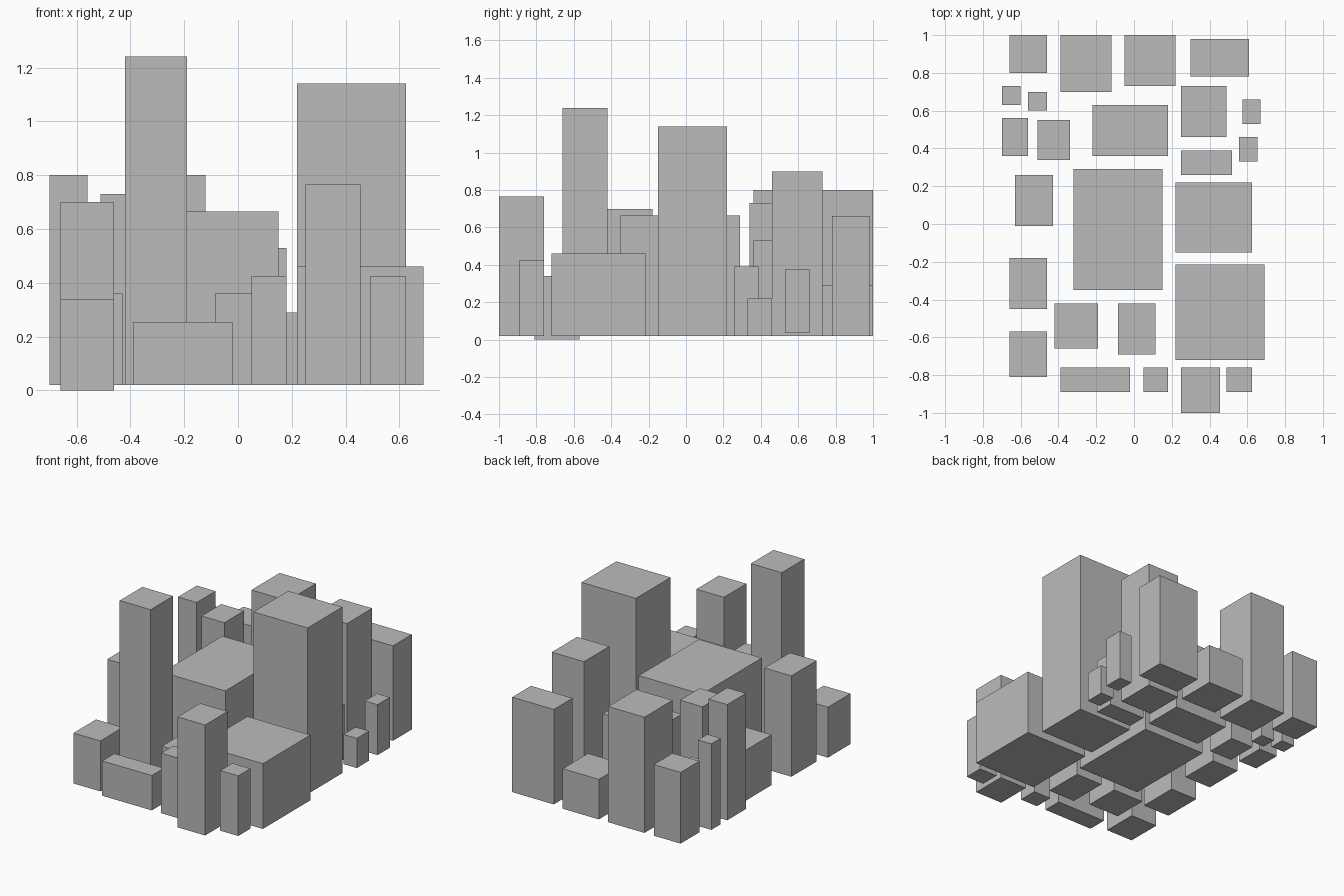
import bpy
import bmesh

default_cube = bpy.data.objects.get("Cube")
if default_cube:
    bpy.data.objects.remove(default_cube, do_unlink=True)

GROUND = 0.02  # level on which nearly all the blocks stand

# One plain concrete colour
concrete = bpy.data.materials.new("concrete_grey")
concrete.use_nodes = True
grey = (0.5, 0.5, 0.5, 1)
concrete.diffuse_color = grey
concrete.node_tree.nodes["Principled BSDF"].inputs["Base Color"].default_value = grey


def add_building(name, west, east, south, north, roof, base=GROUND):
    """A plain rectangular block between its four walls, base and roof."""
    bm = bmesh.new()
    bmesh.ops.create_cube(bm, size=1)
    size = (east - west, north - south, roof - base)
    centre = ((east + west) / 2, (north + south) / 2, (roof + base) / 2)
    bmesh.ops.scale(bm, vec=size, verts=bm.verts)
    bmesh.ops.translate(bm, vec=centre, verts=bm.verts)
    mesh = bpy.data.meshes.new(name)
    bm.to_mesh(mesh)
    bm.free()
    mesh.materials.append(concrete)
    building = bpy.data.objects.new(name, mesh)
    bpy.context.collection.objects.link(building)


# Front street: west wall, east wall, south wall, north wall, roof
front_street = {
    "front_corner_low_block": (-.66, -.46, -.81, -.57, .34, 0),
    "front_long_low_block": (-.39, -.02, -.89, -.76, .255),
    "front_narrow_block": (.05, .18, -.89, -.76, .425),
    "front_office_tower": (.25, .455, -1, -.76, .765),
    "front_corner_narrow_block": (.49, .625, -.89, -.76, .425),
}

# Front half of the centre
south_centre = {
    "left_side_tower": (-.66, -.46, -.45, -.18, .7),
    "tallest_tower": (-.42, -.19, -.66, -.42, 1.24),
    "small_square_block": (-.085, .115, -.69, -.42, .36),
    "wide_right_hall": (.22, .69, -.72, -.215, .46),
}

# Middle of the centre
middle_centre = {
    "left_middle_block": (-.63, -.43, -.01, .26, .36),
    "great_central_hall": (-.32, .15, -.35, .29, .665),
    "wide_tall_tower": (.22, .625, -.15, .22, 1.14),
    "low_row_block": (.25, .52, .26, .39, .39),
    "tiny_right_block": (.555, .655, .33, .46, .22),
}

# Rear half of the centre
north_centre = {
    "left_slim_tower": (-.7, -.56, .36, .56, .8),
    "inner_slim_tower": (-.51, -.34, .34, .55, .73),
    "rear_wide_hall": (-.22, .18, .36, .63, .53),
    "rear_inner_tower": (.25, .49, .46, .73, .9),
    "slim_right_block": (.575, .67, .53, .66, .375, .035),
    "slim_left_block": (-.7, -.6, .63, .73, .6),
    "slim_inner_block": (-.56, -.46, .6, .7, .4),
}

# Back street
back_street = {
    "back_corner_block": (-.66, -.46, .8, 1, .5),
    "back_tower": (-.39, -.12, .7, 1, .8),
    "back_low_block": (-.05, .22, .73, 1, .29),
    "back_right_tower": (.3, .61, .78, .98, .66),
}

for district in (front_street, south_centre, middle_centre, north_centre, back_street):
    for name, walls_and_roof in district.items():
        add_building(name, *walls_and_roof)
